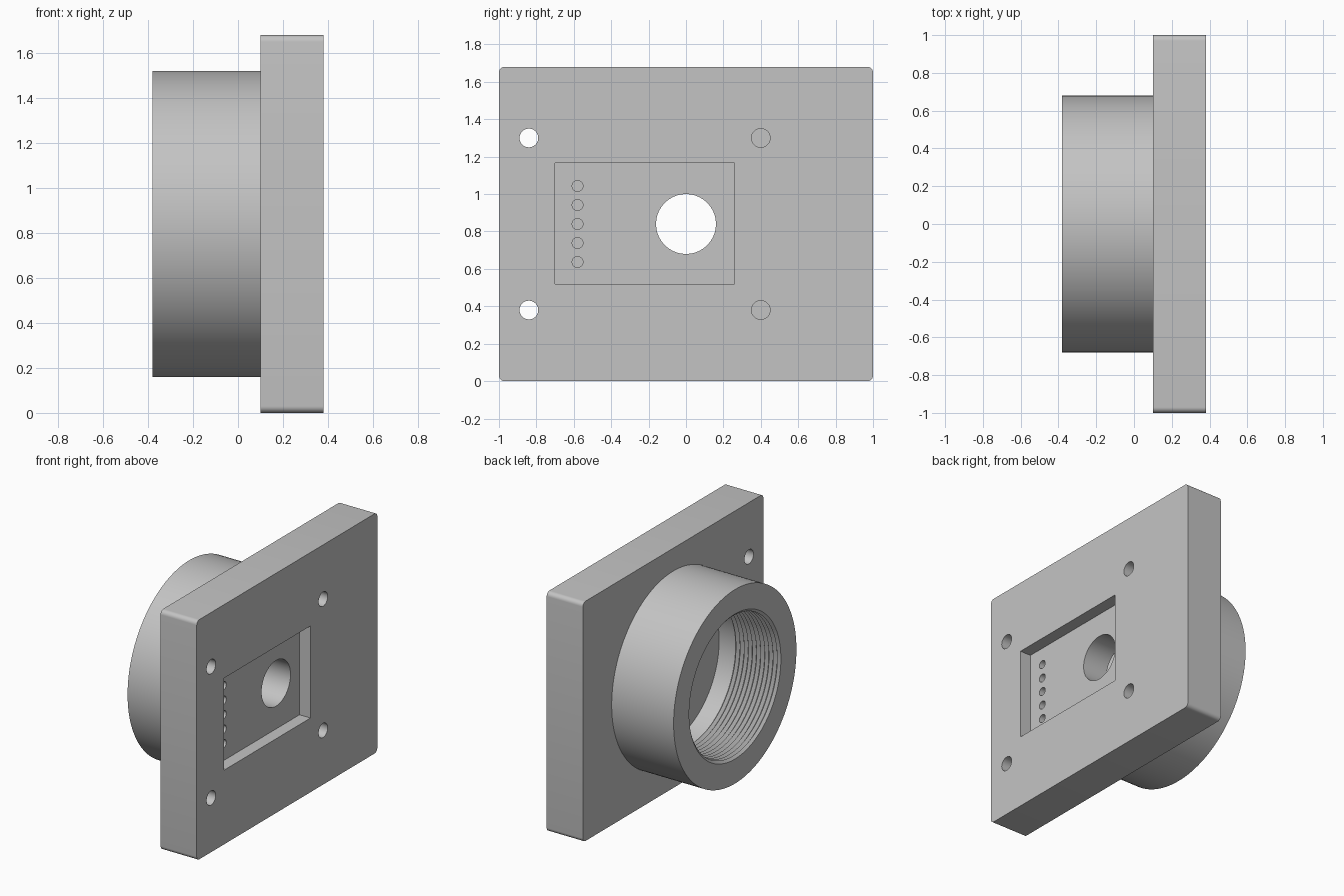
import bpy
import bmesh
import math
from mathutils import Matrix, Vector

if "Cube" in bpy.data.objects:
    bpy.data.objects.remove(bpy.data.objects["Cube"], do_unlink=True)

AXIS_Z = 0.84                 # height of the barrel axis
BACK, FACE, MOUTH = 0.10, 0.38, -0.38
RECESS_FLOOR = FACE - 0.085

grey = bpy.data.materials.new("plain_grey")
grey.use_nodes = True
colour = (0.55, 0.55, 0.55, 1)
grey.diffuse_color = colour
grey.node_tree.nodes["Principled BSDF"].inputs["Base Color"].default_value = colour


def make_object(name, bm):
    bmesh.ops.recalc_face_normals(bm, faces=bm.faces)
    mesh = bpy.data.meshes.new(name)
    bm.to_mesh(mesh)
    bm.free()
    mesh.materials.append(grey)
    obj = bpy.data.objects.new(name, mesh)
    bpy.context.collection.objects.link(obj)
    return obj


def box(name, low, high, radius=0):
    """Box between two corners, with the edges along x optionally rounded."""
    low, high = Vector(low), Vector(high)
    bm = bmesh.new()
    bmesh.ops.create_cube(bm, size=1)
    for v in bm.verts:
        v.co = (low + high) / 2 + v.co * (high - low)
    if radius:
        edges = [e for e in bm.edges
                 if abs(e.verts[0].co.x - e.verts[1].co.x) > 0.01]
        bmesh.ops.bevel(bm, geom=edges, offset=radius, segments=6,
                        profile=0.5, affect='EDGES')
    return make_object(name, bm)


def rod(name, x0, x1, y, z, radius, sides=48):
    """Cylinder lying along x."""
    bm = bmesh.new()
    place = (Matrix.Translation(((x0 + x1) / 2, y, z))
             @ Matrix.Rotation(math.pi / 2, 4, 'Y'))
    bmesh.ops.create_cone(bm, cap_ends=True, segments=sides, radius1=radius,
                          radius2=radius, depth=x1 - x0, matrix=place)
    return make_object(name, bm)


def lathe(name, profile, sides=128):
    """Revolve a closed (x, radius) profile about the barrel axis."""
    bm = bmesh.new()
    rings = []
    for i in range(sides):
        a = math.tau * i / sides
        rings.append([bm.verts.new((x, r * math.cos(a), AXIS_Z + r * math.sin(a)))
                      for x, r in profile])
    n = len(profile)
    for i in range(sides):
        here, there = rings[i], rings[(i + 1) % sides]
        for j in range(n):
            k = (j + 1) % n
            bm.faces.new((here[j], here[k], there[k], there[j]))
    return make_object(name, bm)


def combine(target, other, operation):
    mod = target.modifiers.new(operation.lower(), 'BOOLEAN')
    mod.object = other
    mod.operation = operation
    mod.solver = 'EXACT'
    bpy.context.view_layer.objects.active = target
    bpy.ops.object.modifier_apply(modifier=mod.name)
    bpy.data.objects.remove(other, do_unlink=True)


# Plate with rounded corners
plate = box("threaded_mount_plate", (BACK, -1, 0), (FACE, 1, 1.68), 0.03)

# Barrel with an internal thread near its mouth and a plain bore behind it
pitch, turns = 0.032, 11
profile = [(BACK + 0.01, 0.68), (MOUTH, 0.68), (MOUTH, 0.508)]
for i in range(turns):
    profile.append((MOUTH + (i + 0.5) * pitch, 0.49))
    profile.append((MOUTH + (i + 1) * pitch, 0.51))
profile.append((BACK + 0.01, 0.51))
combine(plate, lathe("threaded_barrel", profile), 'UNION')

# Rectangular recess in the outer face
combine(plate, box("recess", (RECESS_FLOOR, -0.70, 0.52), (FACE + 0.1, 0.26, 1.165)),
        'DIFFERENCE')

# Central aperture
combine(plate, rod("aperture", 0, FACE + 0.1, 0, AXIS_Z, 0.16, 96), 'DIFFERENCE')

# Screw holes: one pair passes through, the other ends at the barrel wall
for y, end in ((-0.84, BACK - 0.1), (0.40, BACK)):
    for side in (-1, 1):
        hole = rod("screw_hole", end, FACE + 0.1, y, AXIS_Z + side * 0.46, 0.05)
        combine(plate, hole, 'DIFFERENCE')

# Row of blind pin holes in the recess floor
for i in range(-2, 3):
    hole = rod("pin_hole", BACK, FACE, -0.58, AXIS_Z + i * 0.1016, 0.029, 32)
    combine(plate, hole, 'DIFFERENCE')

# Smooth curved walls, keep edges sharp
bpy.ops.object.select_all(action='DESELECT')
plate.select_set(True)
bpy.context.view_layer.objects.active = plate
bpy.ops.object.shade_smooth_by_angle(angle=math.radians(30))
